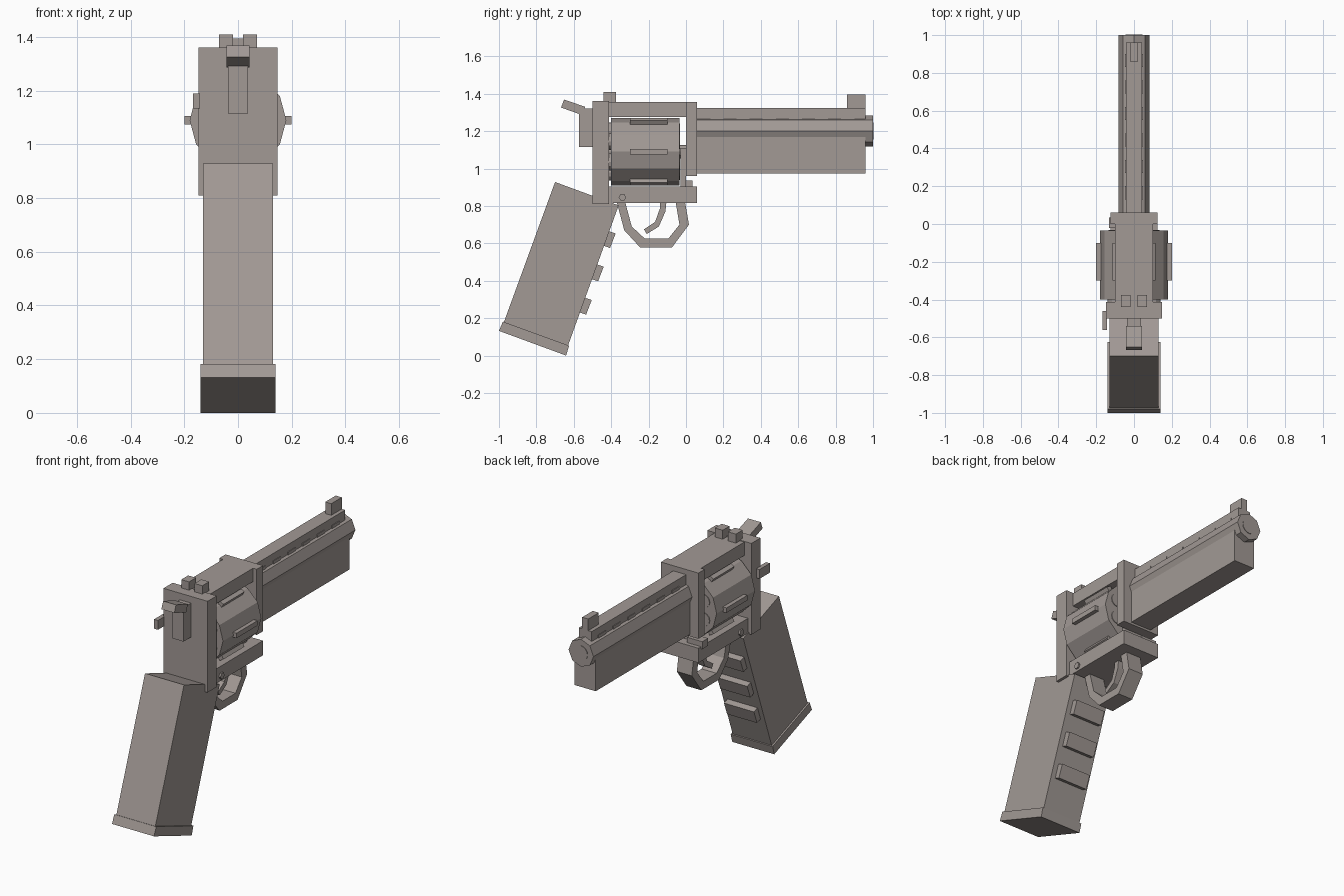
import bpy, bmesh
from math import sin, cos, pi

steel = bpy.data.materials.new("warm_grey")
steel.diffuse_color = (0.36, 0.32, 0.30, 1)


def prism(name, outline, depth):
    """Extrude a closed outline of 3D points along the depth vector."""
    bm = bmesh.new()
    a = [bm.verts.new(p) for p in outline]
    b = [bm.verts.new([p[i] + depth[i] for i in range(3)]) for p in outline]
    n = len(a)
    bm.faces.new(a)
    bm.faces.new(b[::-1])
    for i in range(n):
        j = (i + 1) % n
        bm.faces.new((a[j], a[i], b[i], b[j]))
    bmesh.ops.recalc_face_normals(bm, faces=bm.faces)
    me = bpy.data.meshes.new(name)
    bm.to_mesh(me)
    bm.free()
    me.materials.append(steel)
    ob = bpy.data.objects.new(name, me)
    bpy.context.collection.objects.link(ob)
    return ob


def side_profile(name, pts, half):
    """Side (y, z) profile, symmetric in x."""
    return prism(name, [(-half, y, z) for y, z in pts], (2 * half, 0, 0))


def box(name, x0, x1, y0, y1, z0, z1):
    return prism(name, [(x0, y0, z0), (x0, y1, z0), (x0, y1, z1), (x0, y0, z1)],
                 (x1 - x0, 0, 0))


def rod(name, x, z, r, y0, y1, n):
    """Round part lying along y."""
    ring = [(x + r * cos(2 * pi * i / n), y0, z + r * sin(2 * pi * i / n)) for i in range(n)]
    return prism(name, ring, (0, y1 - y0, 0))


# Frame
box("frame_rear", -0.147, 0.147, -0.5, -0.413, 0.81, 1.36)
box("frame_top_strap", -0.1, 0.1, -0.42, 0.01, 1.275, 1.356)
box("frame_front", -0.125, 0.125, 0.0, 0.06, 0.96, 1.356)
box("frame_bottom", -0.125, 0.125, -0.42, 0.06, 0.815, 0.903)
box("crane_arm", -0.06, 0.06, -0.03, 0.0, 0.9, 1.11)
box("crane_hinge", -0.133, -0.03, -0.02, 0.035, 0.89, 0.935)

# Drum with ribs and chambers
CZ = 1.09
rod("drum", 0, CZ, 0.18, -0.4, -0.035, 12)
rod("drum_axle", 0, CZ, 0.035, -0.42, 0.01, 12)
for i in range(6):
    a = i * pi / 3
    c, s = cos(a), sin(a)
    rib = [(r * c - t * s, -0.3, CZ + r * s + t * c)
           for r, t in ((0.15, -0.015), (0.2, -0.015), (0.2, 0.015), (0.15, 0.015))]
    prism("drum_rib", rib, (0, 0.2, 0))
    b = a + pi / 6
    x, z = 0.11 * cos(b), CZ + 0.11 * sin(b)
    rod("chamber_rim", x, z, 0.045, -0.412, -0.398, 12)
    rod("chamber_mouth", x, z, 0.04, -0.037, -0.031, 12)

# Barrel, rail and underlug
rod("barrel", 0, 1.2, 0.083, 0.05, 1.0, 8)
rod("muzzle_ring", 0, 1.2, 0.045, 0.99, 1.003, 16)
box("barrel_rail", -0.043, 0.043, 0.05, 0.96, 1.2, 1.325)
box("barrel_underlug", -0.07, 0.07, 0.05, 0.96, 0.973, 1.2)
for i in range(6):
    y = 0.13 + i * 0.14
    box("rail_vent", -0.047, 0.047, y, y + 0.07, 1.262, 1.282)

# Sights
box("front_sight", -0.02, 0.02, 0.86, 0.96, 1.32, 1.395)
for s in (-1, 1):
    box("rear_sight", min(s * 0.018, s * 0.07), max(s * 0.018, s * 0.07),
        -0.44, -0.375, 1.355, 1.41)

# Hammer and latch
box("hammer", -0.037, 0.037, -0.572, -0.49, 1.115, 1.32)
side_profile("hammer_spur", [(-0.652, 1.369), (-0.668, 1.326), (-0.555, 1.286), (-0.539, 1.33)], 0.043)
box("latch", -0.168, -0.142, -0.56, -0.46, 1.134, 1.19)

# Grip with base plate and finger ridges
side_profile("grip", [(-0.70, 0.928), (-0.36, 0.803), (-0.632, 0.05), (-0.975, 0.175)], 0.13)
side_profile("grip_base", [(-0.979, 0.182), (-1.0, 0.132), (-0.641, 0.0), (-0.625, 0.053)], 0.14)
ridge = [(-0.42, 0.668), (-0.376, 0.653), (-0.406, 0.575), (-0.45, 0.59)]
for i in range(3):
    side_profile("finger_ridge", [(y - 0.064 * i, z - 0.178 * i) for y, z in ridge], 0.1)

# Trigger guard and trigger
side_profile("trigger_guard",
             [(-0.37, 0.82), (-0.33, 0.67), (-0.245, 0.578), (-0.075, 0.578), (0.016, 0.70), (-0.005, 0.82),
              (-0.055, 0.82), (-0.035, 0.70), (-0.095, 0.625), (-0.22, 0.625), (-0.29, 0.69), (-0.325, 0.82)],
             0.05)
side_profile("trigger",
             [(-0.14, 0.82), (-0.105, 0.82), (-0.11, 0.77), (-0.145, 0.69), (-0.21, 0.65),
              (-0.225, 0.675), (-0.165, 0.715), (-0.14, 0.785)], 0.025)

# Frame screw
side_profile("frame_screw", [(-0.34 + 0.02 * cos(i * pi / 3), 0.846 + 0.02 * sin(i * pi / 3))
                             for i in range(6)], 0.135)
